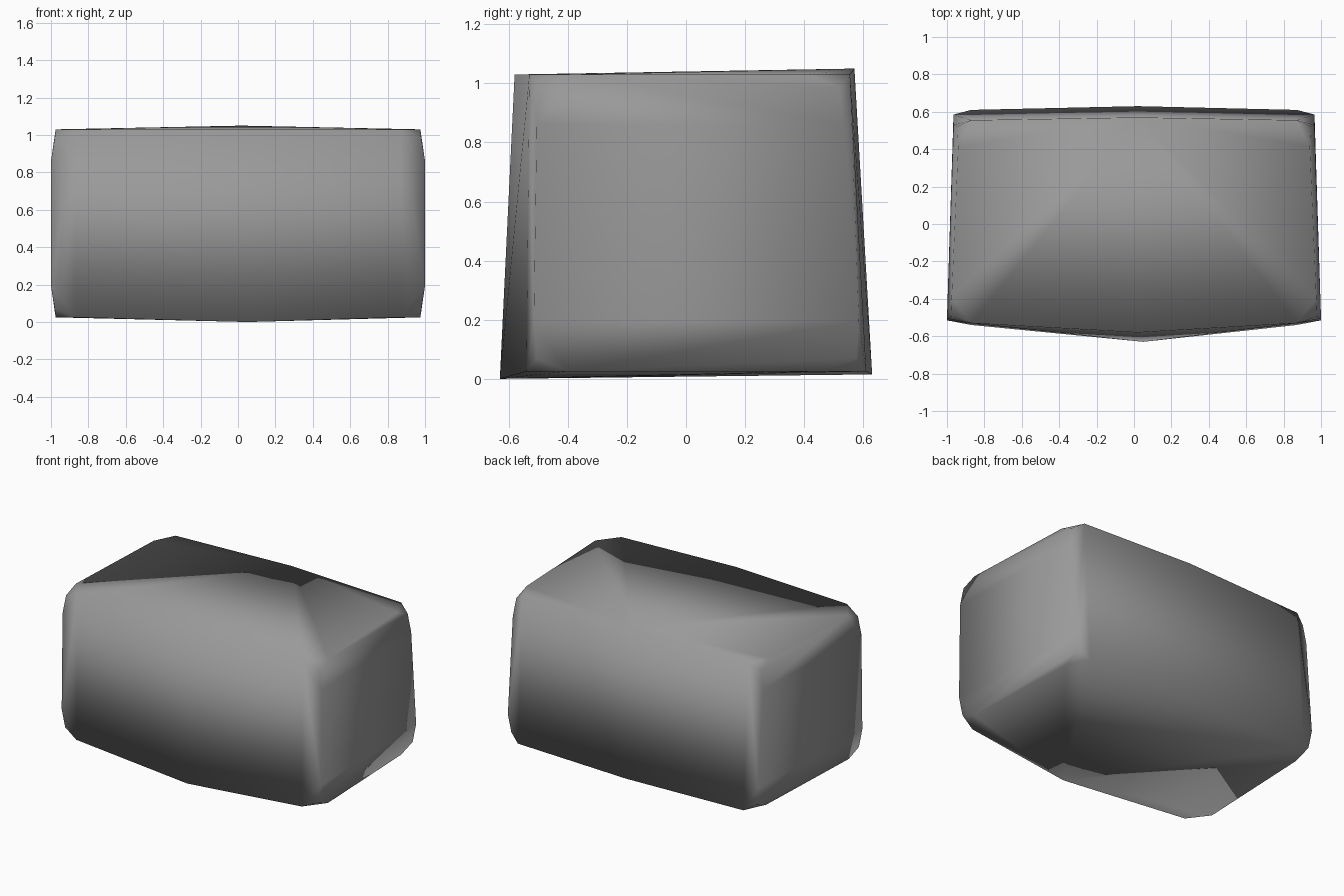
import bpy, bmesh

# Remove only the default cube
cube = bpy.data.objects.get("Cube")
if cube:
    bpy.data.objects.remove(cube, do_unlink=True)

# Plain grey stone
stone = bpy.data.materials.new("stone_grey")
stone.use_nodes = True
grey = (0.32, 0.32, 0.32, 1)
stone.diffuse_color = grey
stone.node_tree.nodes["Principled BSDF"].inputs["Base Color"].default_value = grey

bm = bmesh.new()


def corner(sx, sy, top):
    """Three points that cut off one corner of the block."""
    z = 1.03 if top else 0.025
    inward = -1 if top else 1
    half_x = 1.0 if sy < 0 else 0.965
    if top:
        half_y = 0.505 if sy < 0 else 0.53
    else:
        half_y = 0.515 if sy < 0 else 0.585
    bm.verts.new((sx * 0.87, sy * (half_y + 0.025), z))
    bm.verts.new((sx * (half_x - 0.025), sy * half_y * 0.78, z))
    bm.verts.new((sx * half_x, sy * half_y, z + inward * 0.17))
    # Slight rounding of the cut
    bm.verts.new((sx * (half_x - 0.02), sy * (half_y - 0.01), z + inward * 0.045))


for top in (False, True):
    for sy in (-1, 1):
        for sx in (-1, 1):
            corner(sx, sy, top)

# Bulge in the middle of the long edges
bm.verts.new((0.05, -0.63, 0.0))
bm.verts.new((0.02, 0.63, 0.015))
bm.verts.new((0.02, -0.58, 1.03))
bm.verts.new((0.02, 0.57, 1.05))

# Wrap the points in a closed skin
hull = bmesh.ops.convex_hull(bm, input=bm.verts[:])
loose = [v for v in bm.verts if not v.link_faces]
bmesh.ops.delete(bm, geom=loose, context='VERTS')
bmesh.ops.recalc_face_normals(bm, faces=bm.faces[:])
for face in bm.faces:
    face.smooth = True

mesh = bpy.data.meshes.new("stone_block")
bm.to_mesh(mesh)
bm.free()
mesh.materials.append(stone)
block = bpy.data.objects.new("stone_block", mesh)
bpy.context.collection.objects.link(block)
